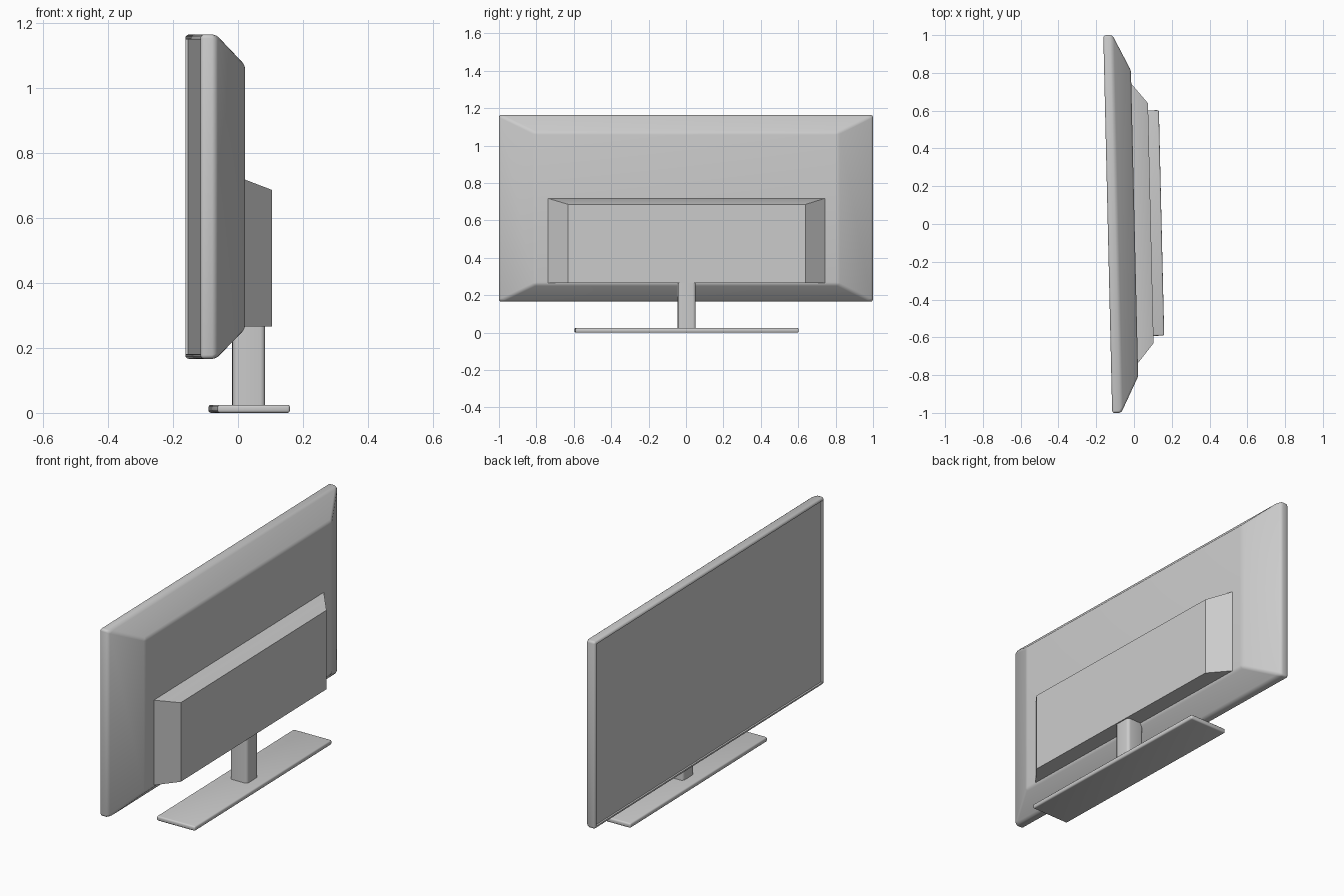
import bpy
import bmesh
import math

cube = bpy.data.objects.get("Cube")
if cube:
    bpy.data.objects.remove(cube, do_unlink=True)

TURN = 0.0235  # slight turn of the whole set about z

grey = bpy.data.materials.new("plain_grey")
grey.use_nodes = True
colour = (0.6, 0.6, 0.6, 1)
grey.diffuse_color = colour
grey.node_tree.nodes["Principled BSDF"].inputs["Base Color"].default_value = colour


def loft(sections):
    """Closed solid through rectangles (x, half width, bottom, top)."""
    bm = bmesh.new()
    rings = [[bm.verts.new((x, y, z)) for y, z in
              ((-w, lo), (w, lo), (w, hi), (-w, hi))]
             for x, w, lo, hi in sections]
    for a, b in zip(rings, rings[1:]):
        for i in range(4):
            j = (i + 1) % 4
            bm.faces.new((a[i], a[j], b[j], b[i]))
    bm.faces.new(rings[0])
    bm.faces.new(rings[-1])
    bmesh.ops.recalc_face_normals(bm, faces=bm.faces)
    return bm


def round_edges(bm, edges, width, segments=3):
    bmesh.ops.bevel(bm, geom=list(edges), offset=width, segments=segments,
                    profile=0.5, affect='EDGES', clamp_overlap=True)


def finish(name, bm):
    mesh = bpy.data.meshes.new(name)
    bm.to_mesh(mesh)
    bm.free()
    mesh.materials.append(grey)
    obj = bpy.data.objects.new(name, mesh)
    bpy.context.collection.objects.link(obj)
    obj.rotation_euler.z = TURN
    obj.location.y = 0.0025
    bpy.ops.object.select_all(action='DESELECT')
    obj.select_set(True)
    bpy.context.view_layer.objects.active = obj
    bpy.ops.object.shade_smooth_by_angle(angle=math.radians(30))
    return obj


# Display panel: rim, sloping back and a shallow recessed screen
bm = loft([(-0.139, 1.0, 0.166, 1.164),
           (-0.091, 1.0, 0.166, 1.164),
           (0.003, 0.81, 0.258, 1.07)])
round_edges(bm, bm.edges, 0.012)
bm.normal_update()
screen = max((f for f in bm.faces if f.normal.x < -0.99),
             key=lambda f: f.calc_area())
bmesh.ops.inset_region(bm, faces=[screen], thickness=0.004)
bmesh.ops.inset_region(bm, faces=[screen], thickness=0.0005)
bmesh.ops.translate(bm, verts=screen.verts, vec=(0.009, 0, 0))
finish("display_panel", bm)

# Rear housing: flat underneath, tapered at the top and ends
finish("rear_housing", loft([(-0.01, 0.74, 0.265, 0.718),
                             (0.003, 0.74, 0.265, 0.718),
                             (0.089, 0.635, 0.265, 0.686)]))

# Stand neck with rounded upright edges
bm = loft([(-0.017, 0.048, 0.015, 0.35), (0.083, 0.048, 0.015, 0.35)])
upright = [e for e in bm.edges
           if abs(e.verts[0].co.z - e.verts[1].co.z) > 0.1]
round_edges(bm, upright, 0.016, 4)
finish("stand_neck", bm)

# Stand foot plate
bm = loft([(-0.077, 0.597, 0, 0.025), (0.146, 0.597, 0, 0.025)])
round_edges(bm, bm.edges, 0.008)
finish("stand_foot", bm)
